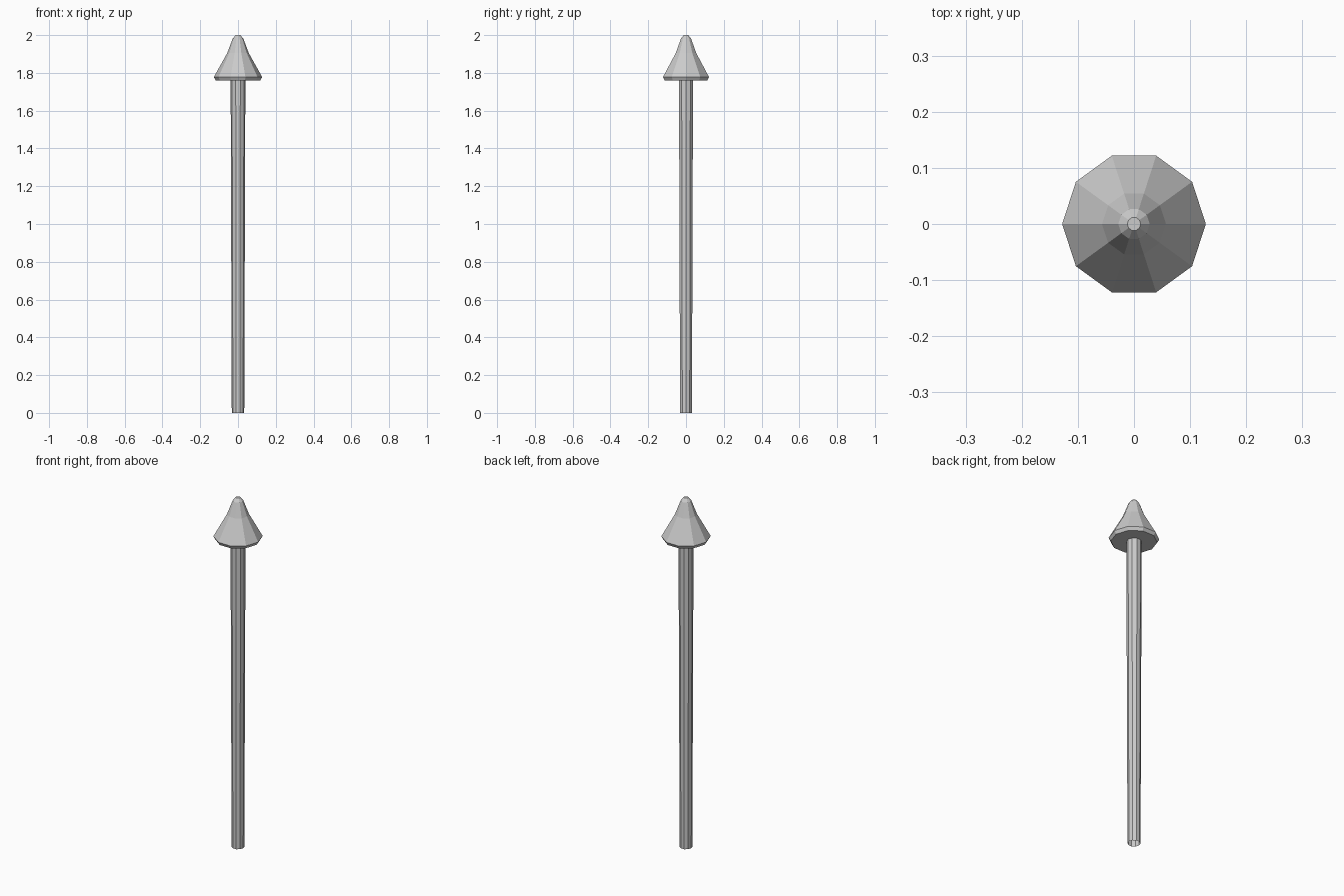
import bpy, bmesh
from math import cos, sin, tau

if "Cube" in bpy.data.objects:
    bpy.data.objects.remove(bpy.data.objects["Cube"])

SIDES = 10


def lathe(name, profile, close_bottom=False, close_top=False):
    """Revolve (radius, z) points into a flat-faced body."""
    bm = bmesh.new()
    rings = [[bm.verts.new((r * cos(tau * i / SIDES), r * sin(tau * i / SIDES), z))
              for i in range(SIDES)] for r, z in profile]
    for low, high in zip(rings, rings[1:]):
        for i in range(SIDES):
            j = (i + 1) % SIDES
            bm.faces.new((low[i], low[j], high[j], high[i]))
    if close_bottom:
        bm.faces.new(rings[0][::-1])
    if close_top:
        bm.faces.new(rings[-1])
    mesh = bpy.data.meshes.new(name)
    bm.to_mesh(mesh)
    bm.free()
    obj = bpy.data.objects.new(name, mesh)
    bpy.context.collection.objects.link(obj)
    return obj


# Slightly flared stem, open at the foot
lathe("stem", [(0.033, 0), (0.039, 1.76)])

# Pointed cap with a bevelled rim and a blunt tip
lathe("cap", [(0.118, 1.76), (0.128, 1.778), (0.057, 1.905),
              (0.028, 1.982), (0.012, 2.0)], close_bottom=True, close_top=True)
